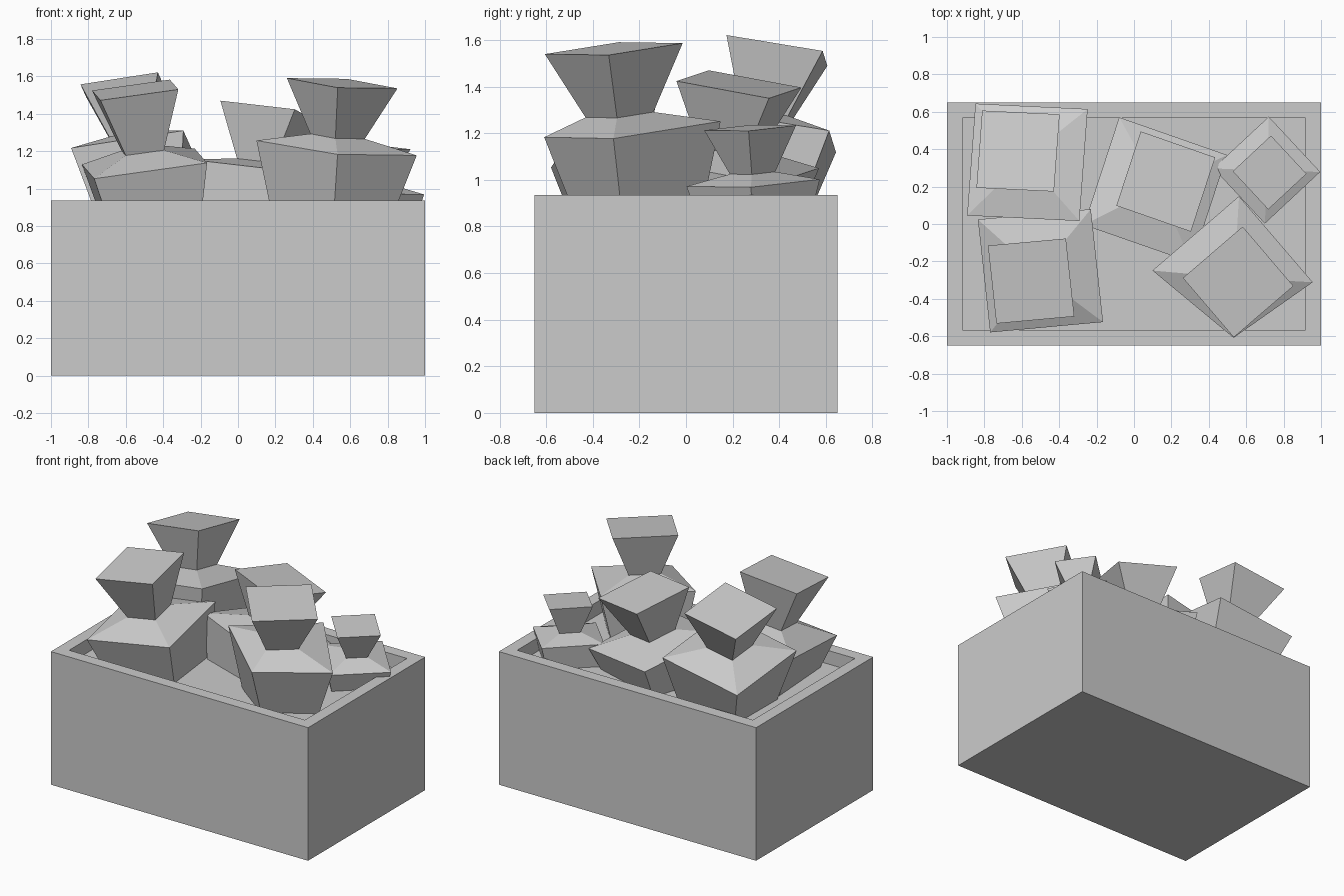
import bpy, bmesh, math
from mathutils import Vector, Matrix

if "Cube" in bpy.data.objects:
    bpy.data.objects.remove(bpy.data.objects["Cube"], do_unlink=True)

grey = bpy.data.materials.new("plain_grey")
grey.use_nodes = True
colour = (0.6, 0.6, 0.6, 1)
grey.diffuse_color = colour
grey.node_tree.nodes["Principled BSDF"].inputs["Base Color"].default_value = colour


def add_object(name, bm):
    bmesh.ops.recalc_face_normals(bm, faces=bm.faces)
    mesh = bpy.data.meshes.new(name)
    bm.to_mesh(mesh)
    bm.free()
    mesh.materials.append(grey)
    obj = bpy.data.objects.new(name, mesh)
    bpy.context.collection.objects.link(obj)
    return obj


# Crate: solid block with a shallow recess behind a flat rim
def crate(size, rim, recess):
    bm = bmesh.new()
    bmesh.ops.create_cube(bm, size=1)
    bmesh.ops.scale(bm, vec=size, verts=bm.verts)
    bmesh.ops.translate(bm, vec=(0, 0, size[2] / 2), verts=bm.verts)
    top = max(bm.faces, key=lambda f: f.calc_center_median().z)
    bmesh.ops.inset_region(bm, faces=[top], thickness=rim)
    floor = bmesh.ops.extrude_discrete_faces(bm, faces=[top])["faces"][0]
    bmesh.ops.translate(bm, vec=(0, 0, -recess), verts=floor.verts)
    add_object("crate", bm)


# Sack: four square rings (base, shoulder, tied neck, flared mouth) on a leaning axis
def sack(name, shoulder, mouth, spin, width, squash=(0, 0, 0)):
    shoulder, mouth = Vector(shoulder), Vector(mouth)
    axis = mouth - shoulder
    height = axis.length
    lean = Vector((0, 0, 1)).rotation_difference(axis).to_matrix().to_4x4()
    place = Matrix.Translation(shoulder) @ lean @ Matrix.Rotation(math.radians(spin), 4, "Z")
    rings = [(-0.75 * width, 0.68), (0, 1), (0.18 * height, 0.34), (height, 0.69)]
    bm = bmesh.new()
    loops = []
    for z, scale in rings:
        h = width * scale / 2
        loops.append([bm.verts.new(place @ Vector((x * h, y * h, z)))
                      for x, y in ((-1, -1), (1, -1), (1, 1), (-1, 1))])
    for low, high in zip(loops, loops[1:]):
        for i in range(4):
            j = (i + 1) % 4
            bm.faces.new((low[i], low[j], high[j], high[i]))
    bm.faces.new(loops[0][::-1])
    bm.faces.new(loops[-1])
    # One lower corner can be pressed in by the crate wall
    for loop in loops[:2]:
        loop[0].co += Vector(squash)
    add_object(name, bm)


crate((2, 1.3, 0.935), 0.118, 0.095)
sack("front_right_sack", (-0.5, -0.25, 1.133), (-0.55, -0.305, 1.527), 5.7, 0.612)
sack("back_right_sack", (-0.57, 0.33, 1.214), (-0.62, 0.39, 1.555), -3.5, 0.608)
sack("middle_sack", (0.115, 0.182, 1.07), (0.17, 0.227, 1.41), -18.7, 0.615)
sack("back_left_sack", (0.71, 0.288, 0.987), (0.725, 0.275, 1.223), 43, 0.405)
sack("front_left_sack", (0.527, -0.28, 1.217), (0.557, -0.31, 1.563), 40.6, 0.61,
     squash=(0.04, 0.1, 0))
